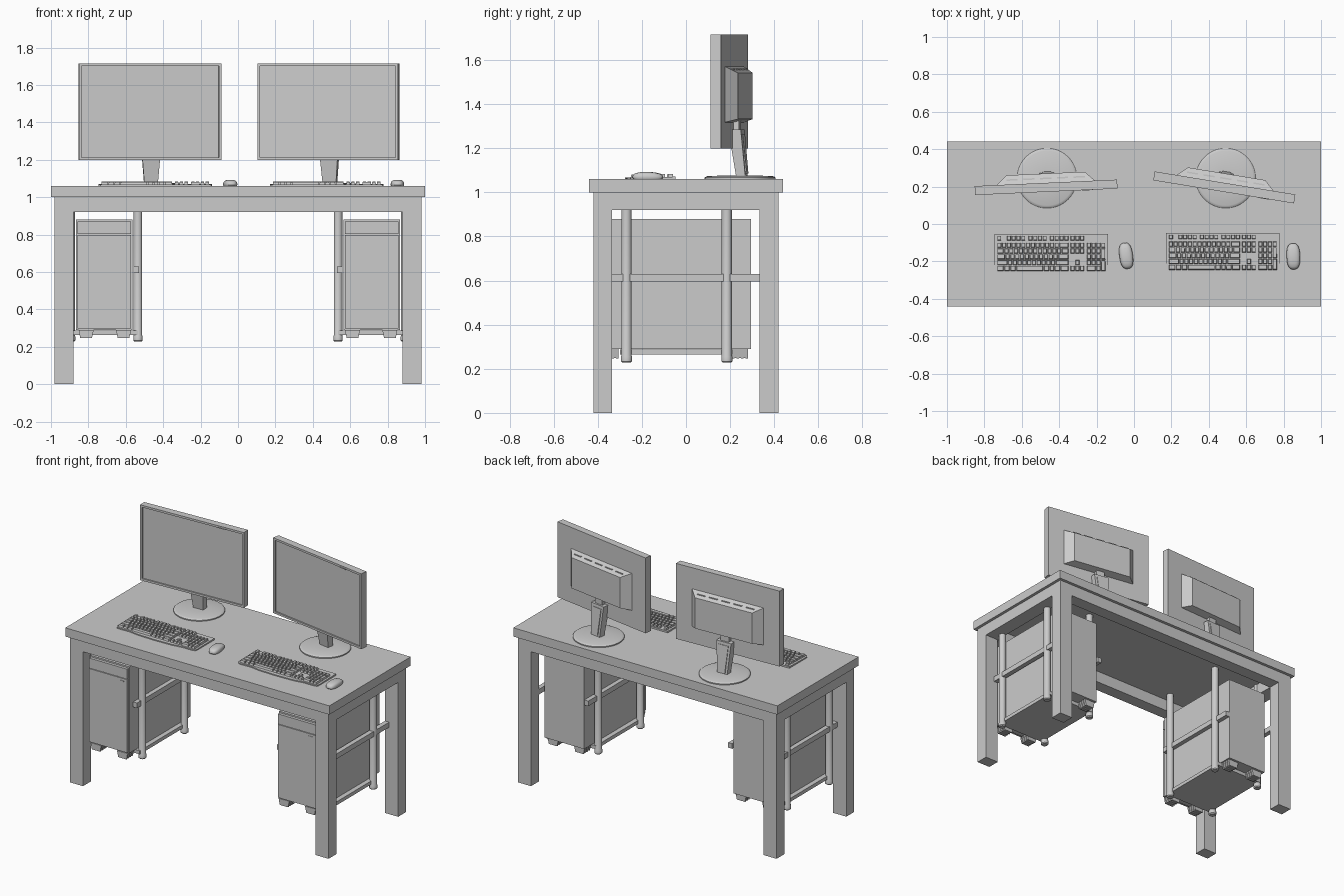
import bpy, bmesh, math
from mathutils import Matrix, Vector

if "Cube" in bpy.data.objects:
    bpy.data.objects.remove(bpy.data.objects["Cube"])

I = Matrix.Identity(4)


def finish(name, bm, m=I, smooth=False):
    bmesh.ops.recalc_face_normals(bm, faces=bm.faces[:])
    me = bpy.data.meshes.new(name)
    bm.to_mesh(me)
    bm.free()
    ob = bpy.data.objects.new(name, me)
    bpy.context.collection.objects.link(ob)
    ob.matrix_world = m
    if smooth:
        bpy.ops.object.select_all(action='DESELECT')
        ob.select_set(True)
        bpy.context.view_layer.objects.active = ob
        bpy.ops.object.shade_smooth_by_angle(angle=math.radians(40))
    return ob


def add_hexa(bm, a, b):
    """Solid between two matching quads a and b."""
    va = [bm.verts.new(p) for p in a]
    vb = [bm.verts.new(p) for p in b]
    faces = [bm.faces.new(va[::-1]), bm.faces.new(vb)]
    for i in range(4):
        j = (i + 1) % 4
        faces.append(bm.faces.new((va[i], va[j], vb[j], vb[i])))
    return faces


def rect_z(x0, x1, y0, y1, z):
    return [(x0, y0, z), (x1, y0, z), (x1, y1, z), (x0, y1, z)]


def rect_y(x0, x1, z0, z1, y):
    return [(x1, y, z0), (x0, y, z0), (x0, y, z1), (x1, y, z1)]


def add_box(bm, x0, x1, y0, y1, z0, z1):
    return add_hexa(bm, rect_z(x0, x1, y0, y1, z0), rect_z(x0, x1, y0, y1, z1))


def box(name, x0, x1, y0, y1, z0, z1, m=I, inset=None):
    bm = bmesh.new()
    add_box(bm, x0, x1, y0, y1, z0, z1)
    bmesh.ops.recalc_face_normals(bm, faces=bm.faces[:])
    if inset:  # recess the front (-y) face
        front = [f for f in bm.faces if f.normal.y < -0.9]
        bmesh.ops.inset_individual(bm, faces=front, thickness=inset[0], depth=0)
        bmesh.ops.translate(bm, verts=front[0].verts[:], vec=(0, 0, 0))
        r = bmesh.ops.extrude_face_region(bm, geom=front)
        vs = [v for v in r['geom'] if isinstance(v, bmesh.types.BMVert)]
        bmesh.ops.translate(bm, verts=vs, vec=(0, inset[1], 0))
        bmesh.ops.delete(bm, geom=[f for f in front if f.is_valid], context='FACES_ONLY')
    return finish(name, bm, m)


def lathe(name, profile, x, y, n=32):
    """Closed turned solid from (radius, z) pairs, bottom to top."""
    bm = bmesh.new()
    rings = [[bm.verts.new((r * math.cos(2 * math.pi * i / n), r * math.sin(2 * math.pi * i / n), z))
              for i in range(n)] for r, z in profile]
    for a, b in zip(rings, rings[1:]):
        for i in range(n):
            bm.faces.new((a[i], a[(i + 1) % n], b[(i + 1) % n], b[i]))
    bm.faces.new(rings[0][::-1])
    bm.faces.new(rings[-1])
    return finish(name, bm, Matrix.Translation((x, y, 0)), True)


# Desk: top, apron frame, legs
box("desk_top", -1, 1, -.44, .44, 1.0, 1.06)
for s, side in ((-1, "left"), (1, "right")):
    x0, x1 = sorted((s * .88, s * .98))
    box(side + "_apron", x0, x1, -.335, .333, .92, 1.0)
    box(side + "_front_leg", x0, x1, -.42, -.335, 0, 1.0)
    box(side + "_back_leg", x0, x1, .333, .42, 0, 1.0)
box("front_apron", -.88, .88, -.42, -.335, .92, 1.0)
box("back_apron", -.88, .88, .333, .42, .92, 1.0)


# Computer holder under each end, with the tower standing in it
def tower(s, side):
    def sbox(name, a, b, *rest, **k):
        x0, x1 = sorted((s * a, s * b))
        return box(side + name, x0, x1, *rest, **k)

    for px, tag in ((.535, "inner"), (.895, "outer")):
        for py, end in ((-.27, "front"), (.185, "back")):
            lathe(f"{side}_{tag}_{end}_post",
                  [(.019, .228), (.025, .234), (.025, .256), (.023, .26), (.023, 1.0)],
                  s * px, py, 24)
    sbox("_inner_rail", .53, .56, -.335, .30, .595, .63)
    sbox("_outer_rail", .88, .912, -.335, .333, .595, .63)
    sbox("_holder_shelf", .535, .895, -.30, .21, .264, .288)
    sbox("_tower_case", .565, .865, -.365, .295, .29, .88)
    # front panel in two pieces with a fine gap
    sbox("_tower_front_panel", .572, .858, -.385, -.365, .297, .798)
    sbox("_tower_drive_flap", .572, .858, -.385, -.365, .802, .870)
    cx = s * .715
    box(side + "_power_button", cx + .09, cx + .12, -.388, -.385, .775, .783)
    # ribbed feet
    for fx in (.612, .812):
        for fy, end in ((-.342, "front"), (.245, "back")):
            bm = bmesh.new()
            c = s * fx
            add_hexa(bm, rect_z(c - .026, c + .026, fy - .03, fy + .03, .25),
                     rect_z(c - .034, c + .034, fy - .034, fy + .034, .29))
            for i in range(4):
                y = fy - .03 + i * .02
                add_hexa(bm, rect_z(c - .031, c + .031, y - .005, y + .005, .246),
                         rect_z(c - .04, c + .04, y - .006, y + .006, .289))
            finish(f"{side}_tower_{end}_foot", bm)


tower(-1, "left")
tower(1, "right")


# Monitors: local origin at the middle of the front face
def monitor(side, cx, cy, ang, bx):
    m = Matrix.Translation((cx, cy, 1.457)) @ Matrix.Rotation(math.radians(ang), 4, 'Z')
    box(side + "_monitor", -.381, .381, 0, .048, -.258, .258, m, inset=(.02, .009))
    box(side + "_monitor_buttons", .19, .25, -.002, .004, .243, .248, m)
    bm = bmesh.new()
    add_hexa(bm, rect_y(-.265, .265, -.14, .115, .046), rect_y(-.21, .21, -.125, .085, .098))
    finish(side + "_monitor_back_housing", bm, m)
    # vent slots on the sloping top of the housing
    bm = bmesh.new()
    for i in range(5):
        x = -.18 + i * .09
        add_box(bm, x - .03, x + .03, .068, .076, .097, .104)
    finish(side + "_monitor_vents", bm, m)
    # stand
    lathe(side + "_stand_base", [(.16, 1.06), (.16, 1.067), (.155, 1.071), (.146, 1.074), (.05, 1.077)],
          bx, .245, 64)
    sm = Matrix.Translation((bx, .245, 0)) @ Matrix.Rotation(math.radians(ang), 4, 'Z')
    bm = bmesh.new()
    add_hexa(bm, rect_z(-.036, .036, -.012, .03, 1.07), rect_z(-.054, .054, -.045, .012, 1.285))
    finish(side + "_stand_neck", bm, sm)
    bm = bmesh.new()
    add_hexa(bm, rect_z(-.022, .022, .025, .035, 1.085), rect_z(-.036, .036, .006, .017, 1.265))
    finish(side + "_stand_neck_back_panel", bm, sm)
    box(side + "_stand_hinge", -.03, .03, -.04, .0, 1.27, 1.36, sm)


monitor("left", -.469, .172, 2.6, -.465)
monitor("right", .479, .172, -9.3, .49)


# Keyboards: tray with a bowed front edge and rows of tapered keys
U = .0256
ROWS = [[1] * 13 + [2], [1.5] + [1] * 12 + [1.5], [1.75] + [1] * 11 + [2.25],
        [2.25] + [1] * 10 + [2.75], [1.5, 1.25, 1.25, 5.75, 1.25, 1, 1.25, 1.75]]


def keyboard(side, x, y):
    m = Matrix.Translation((x, y, 1.06))
    outline = [(-.005, 0), (-.005, -.19), (.005, -.207), (.03, -.21), (.1, -.207), (.17, -.218),
               (.3, -.222), (.43, -.218), (.5, -.207), (.57, -.207), (.595, -.202), (.60, -.19), (.60, 0)]
    bm = bmesh.new()
    lo = [bm.verts.new((px, py, 0)) for px, py in outline]
    hi = [bm.verts.new((px, py, .011 - .004 * py / -.22)) for px, py in outline]
    bm.faces.new(lo[::-1])
    bm.faces.new(hi)
    for i in range(len(lo)):
        j = (i + 1) % len(lo)
        bm.faces.new((lo[i], lo[j], hi[j], hi[i]))
    finish(side + "_keyboard_tray", bm, m)

    bm = bmesh.new()

    def key(kx, ky, w, d=.03):
        z = .024 + .02 * ky
        a, b = .0015, .0045
        add_hexa(bm, rect_z(kx + a, kx + w - a, ky - d + a, ky - a, .005),
                 rect_z(kx + b, kx + w - b, ky - d + b + .001, ky - b + .002, z))

    x0, nav, pad = .007, .399, .486
    for c in (0, 2, 3, 4, 5, 6.5, 7.5, 8.5, 9.5, 11, 12, 13, 14):
        key(x0 + c * U, -.008, U, .028)
    for r, row in enumerate(ROWS):
        ky, kx = -.045 - r * .031, x0
        for w in row:
            key(kx, ky, w * U)
            kx += w * U
    for c in range(3):
        key(nav + c * U, -.008, U, .028)
        key(nav + c * U, -.045, U)
        key(nav + c * U, -.076, U)
        key(nav + c * U, -.169, U)
    key(nav + U, -.138, U)
    for r in range(5):
        ky = -.045 - r * .031
        if r < 4:
            for c in range(3):
                key(pad + c * U, ky, U)
        else:
            key(pad, ky, 2 * U)
            key(pad + 2 * U, ky, U)
    key(pad + 3 * U, -.045, U)
    key(pad + 3 * U, -.076, U, .061)
    key(pad + 3 * U, -.138, U, .061)
    finish(side + "_keyboard_keys", bm, m)


keyboard("left", -.74, -.054)
keyboard("right", .177, -.048)


# Mice: domed stack of rounded outlines plus a scroll wheel
def mouse(side, x, y, ang):
    m = Matrix.Translation((x, y, 1.06)) @ Matrix.Rotation(math.radians(ang), 4, 'Z')
    bm = bmesh.new()
    n, rings = 32, []
    for k, z in ((.94, 0), (1, .005), (.99, .013), (.93, .021), (.8, .027), (.55, .031), (.2, .033)):
        ring = []
        for i in range(n):
            t = 2 * math.pi * i / n
            c, s = math.cos(t), math.sin(t)
            px = .036 * k * math.copysign(abs(c) ** .75, c)
            py = .07 * k * math.copysign(abs(s) ** .75, s)
            ring.append(bm.verts.new((px, py, z * (1 - 2.2 * py if py > 0 else 1))))
        rings.append(ring)
    for a, b in zip(rings, rings[1:]):
        for i in range(n):
            bm.faces.new((a[i], a[(i + 1) % n], b[(i + 1) % n], b[i]))
    bm.faces.new(rings[0][::-1])
    bm.faces.new(rings[-1])
    finish(side + "_mouse", bm, m, True)
    bm = bmesh.new()
    bmesh.ops.create_cone(bm, cap_ends=True, segments=16, radius1=.008, radius2=.008, depth=.007,
                          matrix=Matrix.Translation((0, .04, .02)) @ Matrix.Rotation(math.pi / 2, 4, 'Y'))
    finish(side + "_mouse_wheel", bm, m, True)


mouse("left", -.042, -.17, 8)
mouse("right", .852, -.173, 2)
